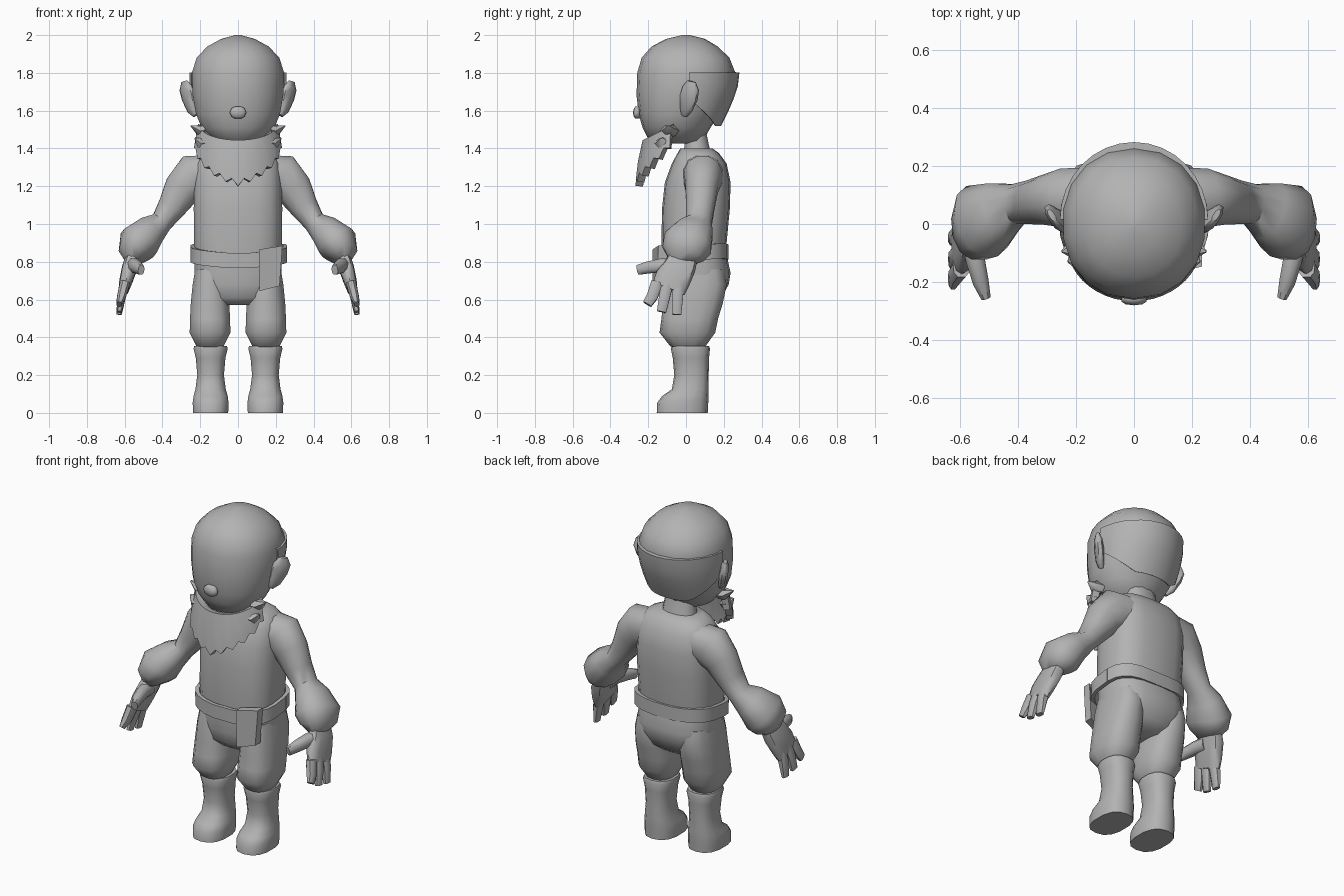
import bpy, bmesh, math
from mathutils import Vector

if "Cube" in bpy.data.objects:
    bpy.data.objects.remove(bpy.data.objects["Cube"])

grey = bpy.data.materials.new("plain_grey")
grey.diffuse_color = (0.45, 0.45, 0.45, 1)
grey.use_nodes = True
grey.node_tree.nodes["Principled BSDF"].inputs["Base Color"].default_value = grey.diffuse_color


def finish(name, verts, faces, angle=40, mirror=False, thick=0):
    """Make an object, bake thickness and mirroring, and shade it."""
    me = bpy.data.meshes.new(name)
    me.from_pydata([tuple(v) for v in verts], [], faces)
    bm = bmesh.new()
    bm.from_mesh(me)
    bmesh.ops.recalc_face_normals(bm, faces=bm.faces)
    bm.to_mesh(me)
    bm.free()
    ob = bpy.data.objects.new(name, me)
    bpy.context.collection.objects.link(ob)
    if thick:
        mod = ob.modifiers.new("thickness", 'SOLIDIFY')
        mod.thickness = thick
        mod.offset = 0
    if mirror:
        mod = ob.modifiers.new("mirror", 'MIRROR')
        mod.use_mirror_merge = False
    bpy.context.view_layer.update()
    dg = bpy.context.evaluated_depsgraph_get()
    baked = bpy.data.meshes.new_from_object(ob.evaluated_get(dg))
    ob.modifiers.clear()
    ob.data = baked
    baked.materials.clear()
    baked.materials.append(grey)
    for p in baked.polygons:
        p.use_smooth = True
    baked.set_sharp_from_angle(angle=math.radians(angle))
    return ob


def oval(k, n, power):
    a = 2 * math.pi * (k + 0.5) / n
    f = lambda t: math.copysign(abs(t) ** (2 / power), t)
    return f(math.cos(a)), f(math.sin(a))


def bridge(rows, n):
    faces = [(r * n + k, r * n + (k + 1) % n, (r + 1) * n + (k + 1) % n, (r + 1) * n + k)
             for r in range(rows - 1) for k in range(n)]
    return faces + [tuple(range(n))[::-1], tuple(range((rows - 1) * n, rows * n))]


def stack(name, rings, n=16, power=2.3, cx=0, **kw):
    """Upright loft; each ring is z, half width, front y, back y."""
    verts = []
    for z, hx, y0, y1 in rings:
        for k in range(n):
            c, s = oval(k, n, power)
            verts.append((cx + hx * c, (y0 + y1) / 2 + (y1 - y0) / 2 * s, z))
    return finish(name, verts, bridge(len(rings), n), **kw)


def tube(name, rings, n=10, power=2.2, turn=0, **kw):
    """Loft along a path; each ring is x, y, z, side radius, depth radius."""
    pts = [Vector(r[:3]) for r in rings]
    verts = []
    for i, r in enumerate(rings):
        t = (pts[min(i + 1, len(pts) - 1)] - pts[max(i - 1, 0)]).normalized()
        ref = Vector((math.sin(turn), math.cos(turn), 0)) if abs(t.y) < 0.8 else Vector((0, 0, 1))
        v = (ref - t * ref.dot(t)).normalized()
        u = v.cross(t)
        for k in range(n):
            c, s = oval(k, n, power)
            verts.append(pts[i] + u * (r[3] * c) + v * (r[4] * s))
    return finish(name, verts, bridge(len(rings), n), **kw)


def sheet(name, rows, thick, **kw):
    """Open grid of points given thickness."""
    n = len(rows[0])
    faces = [(r * n + k, r * n + k + 1, (r + 1) * n + k + 1, (r + 1) * n + k)
             for r in range(len(rows) - 1) for k in range(n - 1)]
    return finish(name, [p for row in rows for p in row], faces, thick=thick, **kw)


# Head
stack("head", [(1.425, .08, -.15, .04), (1.44, .135, -.195, .09), (1.51, .195, -.23, .13),
               (1.58, .225, -.25, .175), (1.68, .243, -.262, .235), (1.80, .248, -.258, .262),
               (1.88, .222, -.235, .23), (1.94, .165, -.182, .168), (1.98, .09, -.105, .10),
               (2.0, .015, -.02, .02)], n=18, power=2.15, angle=50)

# Hair band round the back of the head, closed onto the scalp at its top
hair = [[] for _ in range(6)]
for k in range(17):
    a = math.pi * k / 16
    low = 1.66 - .14 * min(1, 1.2 * math.sin(a))
    for r in range(6):
        z = 1.80 if r == 0 else 1.80 + (low - 1.80) * (r - 1) / 4
        f = max(0, (1.78 - z) / .26)
        shrink = .03 if r == 0 else 0
        hair[r].append(((.253 - .042 * f ** 1.8 - shrink) * math.cos(a),
                        .015 + (.265 - .098 * f ** 1.4 - shrink) * math.sin(a), z))
sheet("hair_band", hair, .008, angle=45)

# Ears, turned slightly back
tube("ear", [(.225, -.01, 1.575, .012, .018), (.243, 0, 1.605, .022, .036),
             (.262, .015, 1.67, .026, .054), (.278, .026, 1.72, .022, .05),
             (.284, .03, 1.755, .010, .025)], n=8, turn=.6, mirror=True, angle=60)

# Nose
stack("nose", [(1.558, .018, -.268, -.24), (1.57, .038, -.278, -.24), (1.592, .046, -.281, -.24),
               (1.612, .036, -.276, -.24), (1.622, .018, -.268, -.24)], n=10, angle=60)

# Beard hanging from the jaw with a finely jagged lower edge
beard = [[], [], []]
for k in range(-10, 11):
    u = k / 10
    a = math.radians(84 * u)
    tooth = .03 if k % 2 else 0
    top = Vector((.195 * math.sin(a), -.045 - .165 * math.cos(a), 1.44 + .085 * u * u))
    tip = Vector((.215 * math.sin(a), -.062 - .185 * math.cos(a),
                  1.20 + .09 * abs(u) + .11 * u * u + tooth))
    beard[0].append(top)
    beard[1].append(top.lerp(tip, .55) + Vector((0, -.006, 0)))
    beard[2].append(tip)
sheet("beard", beard, .04, angle=35)
# Side whisker clumps
for i, (y, z, x) in enumerate(((-.12, 1.425, .228), (-.085, 1.49, .25))):
    tube(f"whisker_{i + 1}", [(.175, y, z + .005, .035, .05), (.205, y, z + .005, .03, .042),
                              (x, y - .01, z + .03, .003, .004)],
         n=6, mirror=True, angle=45)

# Torso and neck
stack("torso", [(.80, .225, -.125, .205), (.90, .235, -.13, .215), (1.08, .237, -.127, .232),
                (1.22, .235, -.112, .236), (1.32, .225, -.075, .215), (1.375, .19, -.045, .175),
                (1.40, .13, -.03, .14)], n=18, power=2.8, angle=50)
stack("neck", [(1.36, .11, -.025, .14), (1.41, .10, -.01, .125), (1.48, .09, -.01, .11)], n=12)

# Sleeves with puffed cuffs
tube("sleeve", [(.13, .09, 1.27, .10, .11), (.235, .09, 1.25, .125, .105),
                (.295, .083, 1.185, .102, .088), (.35, .075, 1.09, .078, .078),
                (.405, .068, 1.01, .060, .072), (.462, .045, .965, .085, .105),
                (.525, .01, .90, .110, .135), (.547, -.015, .845, .088, .118),
                (.553, -.025, .80, .045, .07)], n=12, mirror=True, angle=50)

# Hands: palm, thumb and three broad fingers
tube("palm", [(.55, -.01, .84, .035, .075), (.57, -.03, .78, .042, .085),
              (.59, -.07, .71, .036, .095), (.604, -.092, .655, .027, .09)],
     n=10, power=3, mirror=True, angle=50)
tube("thumb", [(.562, -.05, .775, .04, .045), (.547, -.13, .78, .035, .04),
               (.53, -.20, .77, .03, .034), (.512, -.255, .757, .018, .028)],
     n=8, mirror=True, angle=50)
for i, (y0, y1, z1) in enumerate(((-.153, -.205, .575), (-.097, -.13, .535), (-.04, -.05, .52))):
    tube(f"finger_{i + 1}", [(.598, y0, .69, .028, .033), (.617, (y0 + y1) / 2, .615, .025, .031),
                             (.629, y1, z1, .014, .026)],
         n=8, power=2.8, mirror=True, angle=45)

# Trousers: seat and two baggy legs
stack("trouser_seat", [(.57, .12, -.07, .14), (.61, .19, -.112, .19), (.68, .23, -.122, .226),
                       (.74, .234, -.127, .236), (.84, .23, -.128, .215)],
      n=18, power=2.7, angle=60)
stack("trouser_leg", [(.345, .065, -.07, .09), (.355, .075, -.085, .105), (.425, .11, -.14, .155),
                      (.50, .108, -.13, .17), (.58, .104, -.122, .195), (.68, .094, -.115, .215),
                      (.76, .08, -.1, .2)], n=14, power=2.6, cx=.148, mirror=True, angle=50)

# Boots
stack("boot", [(0, .095, -.155, .115), (.055, .097, -.152, .118), (.09, .092, -.125, .12),
               (.125, .082, -.075, .12), (.20, .072, -.062, .12), (.29, .08, -.07, .122),
               (.34, .092, -.08, .127), (.355, .088, -.075, .122)],
      n=14, power=2.5, cx=.145, mirror=True, angle=45)

# Belt, dipping at the front
N = 24
belt = [[], []]
for k in range(N + 1):
    c, s = oval(k, N, 3)
    for row, z in zip(belt, (.865, .785)):
        row.append((.005 + .246 * c, .035 + .18 * s, z + .022 * s + .018 * abs(c)))
sheet("belt", belt, .022, angle=35)

# Flat pouch hanging on the belt
front = [(.11, .865), (.115, .645), (.22, .672), (.235, .885)]
verts = [(x, y + .25 * (x - .11), z) for y in (-.178, -.13) for x, z in front]
finish("pouch", verts, bridge(2, 4), angle=20)
